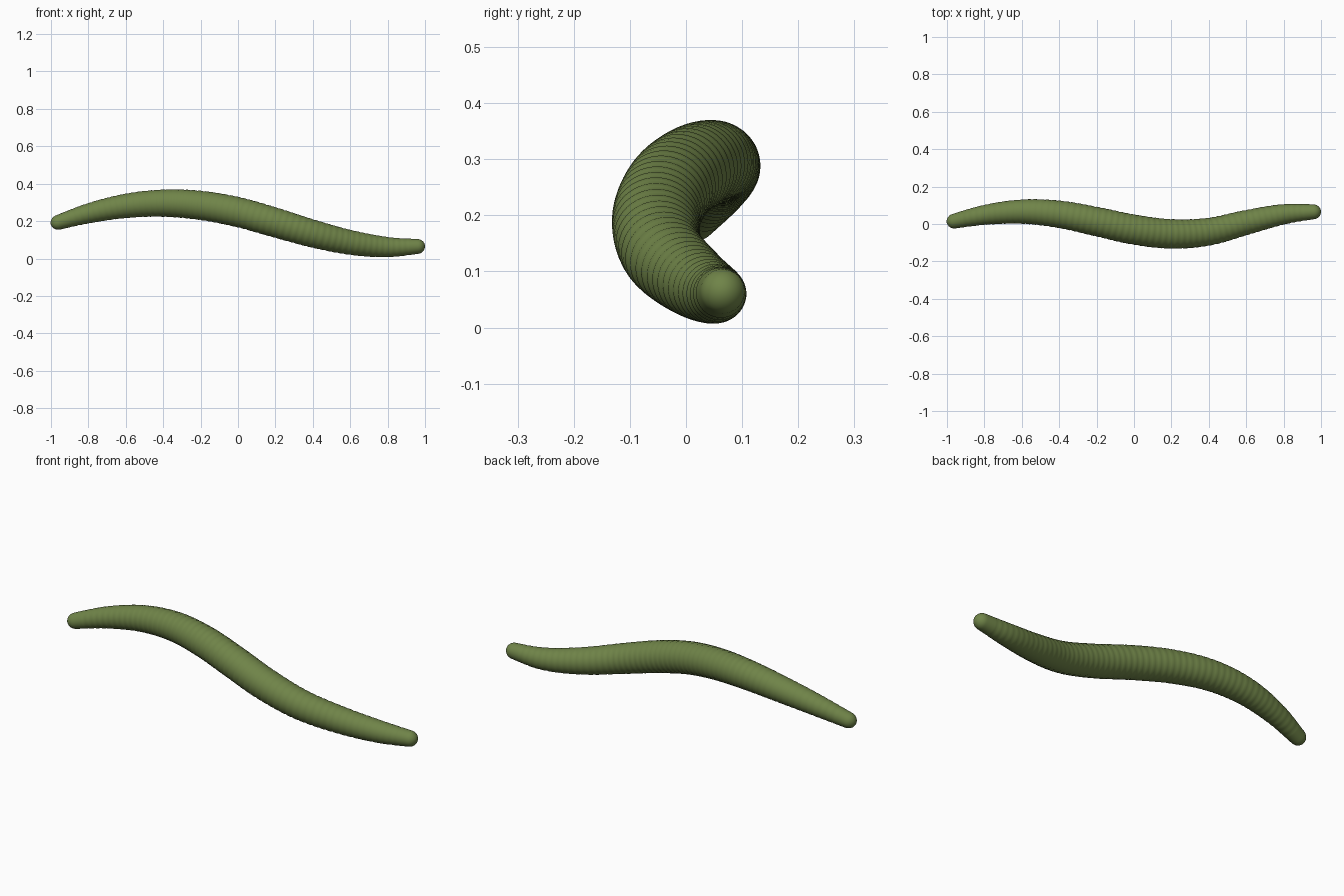
import bpy, bmesh, math
from mathutils import Vector

if "Cube" in bpy.data.objects:
    bpy.data.objects.remove(bpy.data.objects["Cube"])

SIDES, SEGMENTS, STEPS = 48, 60, 4

# spine stations: x, y, z, radius
STATIONS = [(-1.0, 0.007, 0.181, 0.036), (-0.8, 0.048, 0.241, 0.053), (-0.6, 0.066, 0.281, 0.065),
            (-0.4, 0.052, 0.296, 0.073), (-0.2, 0.013, 0.284, 0.078), (0.0, -0.030, 0.248, 0.080),
            (0.2, -0.053, 0.192, 0.079), (0.4, -0.041, 0.133, 0.074), (0.6, 0.008, 0.086, 0.066),
            (0.8, 0.052, 0.061, 0.054), (1.0, 0.068, 0.066, 0.036)]


def station(t):
    """Smooth spline through the stations, t from 0 to 1."""
    n = len(STATIONS) - 1
    i = max(0, min(int(t * n), n - 1))
    u = t * n - i
    p1, p2 = Vector(STATIONS[i]), Vector(STATIONS[i + 1])
    p0 = Vector(STATIONS[i - 1]) if i > 0 else 2 * p1 - p2
    p3 = Vector(STATIONS[i + 2]) if i + 2 <= n else 2 * p2 - p1
    return 0.5 * (2 * p1 + (p2 - p0) * u + (2 * p0 - 5 * p1 + 4 * p2 - p3) * u * u
                  + (3 * p1 - p0 - 3 * p2 + p3) * u ** 3)


# ring positions: rounded tips plus grooved segments between them
CAP = 0.018
rings = [(CAP * (1 - math.cos(a)), math.sin(a)) for a in (math.pi / 2 * k / 7 for k in range(1, 7))]
count = SEGMENTS * STEPS
body = []
for k in range(count + 1):
    seg = k // STEPS
    groove = k % STEPS == 0 and 1 < seg < SEGMENTS - 1
    body.append((CAP + (1 - 2 * CAP) * k / count, 0.97 if groove else 1.0))
rings = rings + body + [(1 - t, s) for t, s in reversed(rings)]

# worm body
bm = bmesh.new()
loops = []
for t, scale in rings:
    c = station(t)
    tangent = (station(min(t + 0.004, 1)).xyz - station(max(t - 0.004, 0)).xyz).normalized()
    side = tangent.cross(Vector((0, 0, 1))).normalized()
    up = side.cross(tangent)
    r = c.w * scale
    loops.append([bm.verts.new(c.xyz + r * (math.cos(a) * side + math.sin(a) * up))
                  for a in (2 * math.pi * j / SIDES for j in range(SIDES))])
for a, b in zip(loops, loops[1:]):
    for j in range(SIDES):
        k = (j + 1) % SIDES
        bm.faces.new((a[j], a[k], b[k], b[j]))
for loop, t in ((loops[0], 0), (loops[-1], 1)):
    tip = bm.verts.new(station(t).xyz)
    for j in range(SIDES):
        bm.faces.new((loop[j], loop[(j + 1) % SIDES], tip))
bmesh.ops.recalc_face_normals(bm, faces=bm.faces)
for f in bm.faces:
    f.smooth = True
mesh = bpy.data.meshes.new("worm_body")
bm.to_mesh(mesh)
bm.free()

# green skin
skin = bpy.data.materials.new("green_skin")
skin.diffuse_color = (0.16, 0.23, 0.065, 1)
skin.use_nodes = True
skin.node_tree.nodes["Principled BSDF"].inputs["Base Color"].default_value = skin.diffuse_color
mesh.materials.append(skin)
worm = bpy.data.objects.new("worm_body", mesh)
bpy.context.collection.objects.link(worm)
